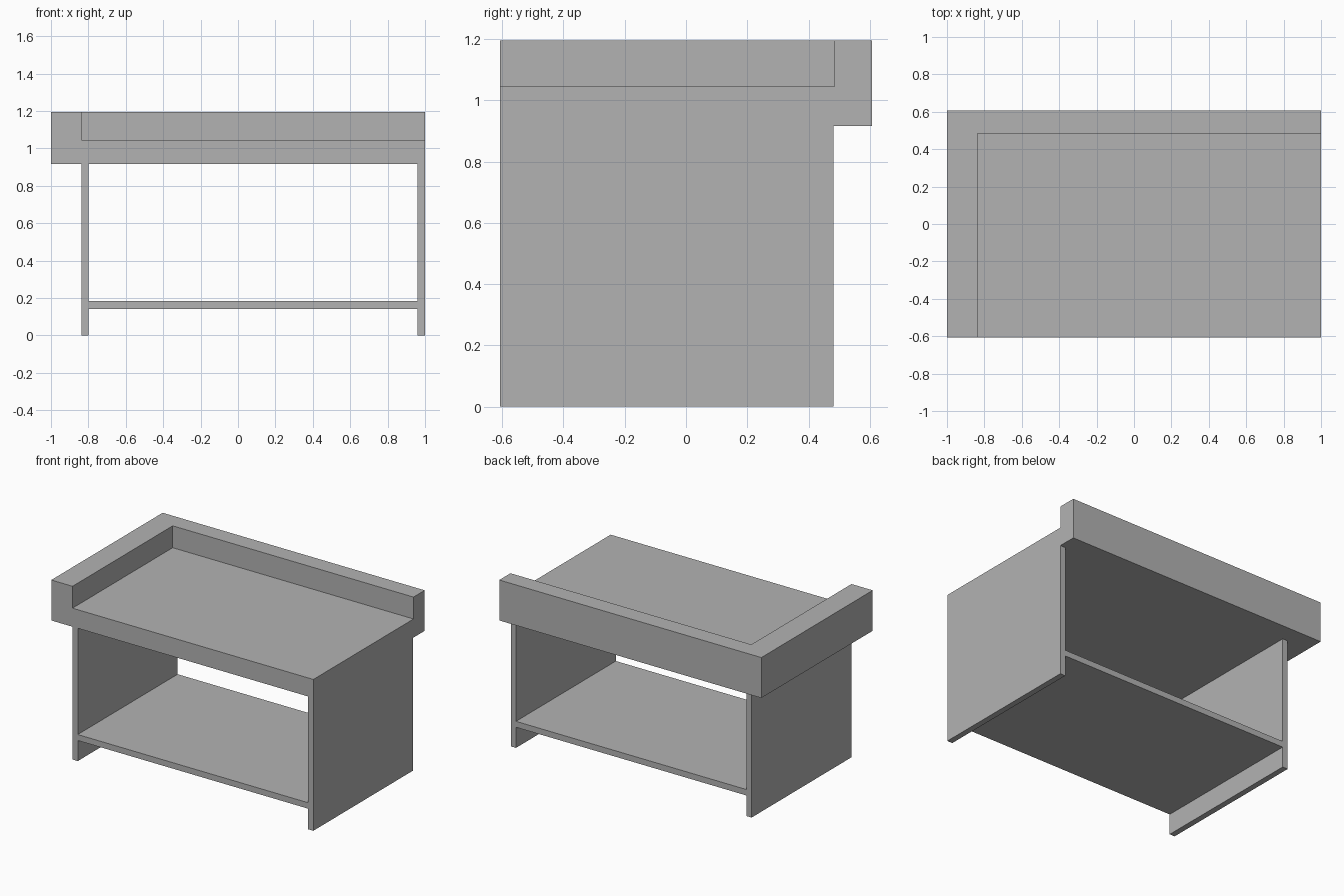
import bpy

if "Cube" in bpy.data.objects:
    bpy.data.objects.remove(bpy.data.objects["Cube"])

grey = bpy.data.materials.new("plain_grey")
grey.diffuse_color = (0.45, 0.45, 0.45, 1)
grey.use_nodes = True
grey.node_tree.nodes["Principled BSDF"].inputs["Base Color"].default_value = grey.diffuse_color


def box(name, x, y, z):
    """Axis-aligned box from (min, max) ranges."""
    bpy.ops.mesh.primitive_cube_add(size=1)
    ob = bpy.context.object
    ob.name = name
    ob.data.name = name
    for v in ob.data.vertices:
        v.co = [r[0] if c < 0 else r[1] for c, r in zip(v.co, (x, y, z))]
    ob.data.materials.append(grey)
    return ob


FRONT, PANEL_BACK, BACK = -0.607, 0.482, 0.607
LEFT, RIGHT = -0.838, 1.0
TOP_UNDER, TOP_SURFACE, RIM = 0.916, 1.044, 1.195
THICK = 0.04

# Table top with a raised rim along the left and back
top = box("table_top", (-1, RIGHT), (FRONT, BACK), (TOP_UNDER, RIM))
cutter = box("recess_cutter", (LEFT, RIGHT + 0.5), (FRONT - 0.5, 0.485), (TOP_SURFACE, RIM + 0.5))
cutter.hide_render = True
mod = top.modifiers.new("recess", 'BOOLEAN')
mod.operation = 'DIFFERENCE'
mod.solver = 'EXACT'
mod.object = cutter
bpy.context.view_layer.objects.active = top
bpy.ops.object.modifier_apply(modifier=mod.name)
bpy.data.objects.remove(cutter)

# Side panels
for name, x in (("left_panel", LEFT), ("right_panel", RIGHT - THICK)):
    box(name, (x, x + THICK), (FRONT, PANEL_BACK), (0, TOP_UNDER))

# Lower shelf between the panels
box("lower_shelf", (LEFT + THICK, RIGHT - THICK), (FRONT, PANEL_BACK), (0.142, 0.183))
